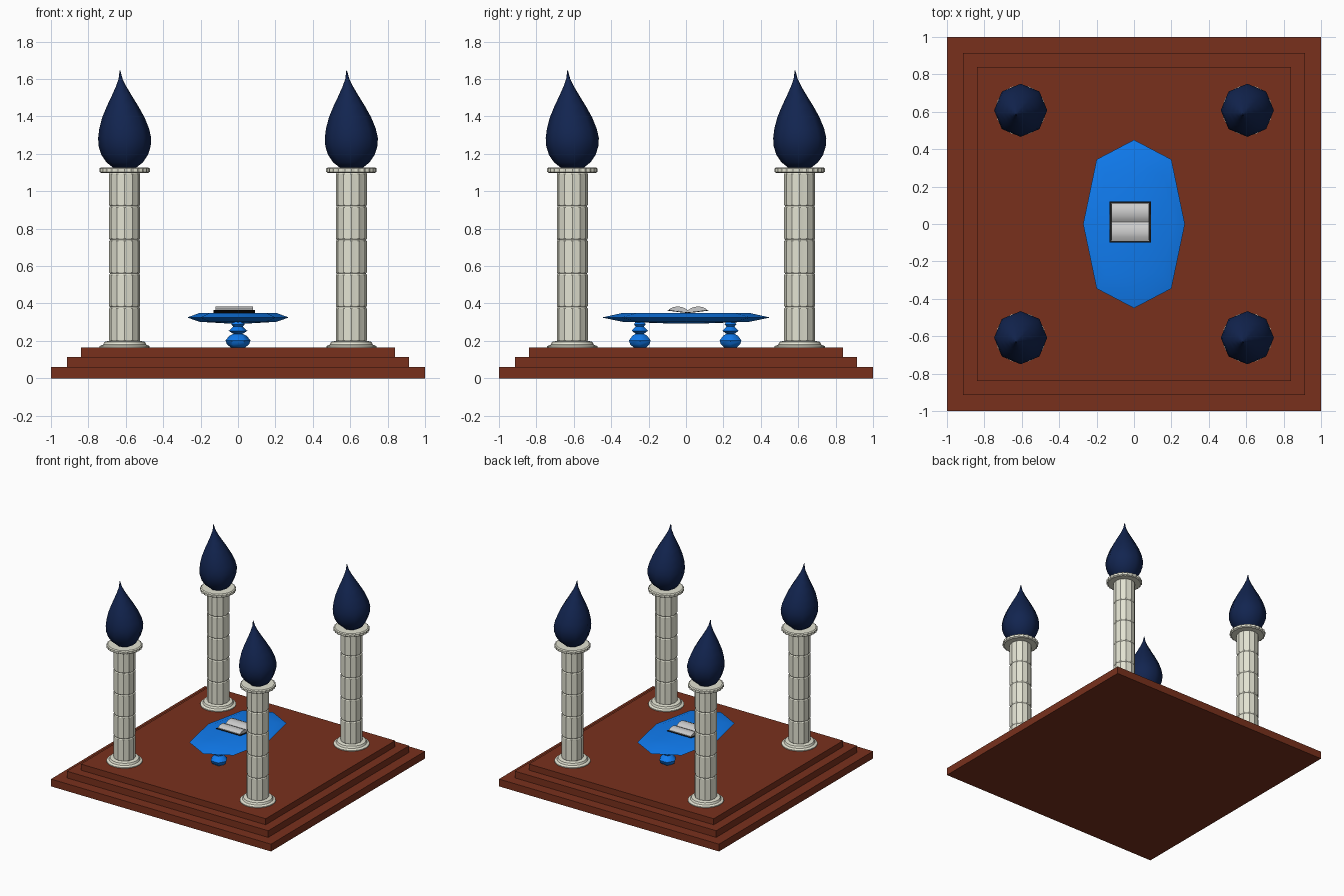
import bpy, bmesh, math

if "Cube" in bpy.data.objects:
    bpy.data.objects.remove(bpy.data.objects["Cube"])

def mat(name, rgb):
    m = bpy.data.materials.new(name)
    m.diffuse_color = (*rgb, 1)
    m.use_nodes = True
    m.node_tree.nodes["Principled BSDF"].inputs["Base Color"].default_value = m.diffuse_color
    return m

BRICK = mat("red_brown", (0.19, 0.03, 0.012))
STONE = mat("cream_stone", (0.76, 0.76, 0.64))
NAVY = mat("navy", (0.006, 0.018, 0.08))
BLUE = mat("blue", (0.005, 0.2, 0.87))
BLACK = mat("black", (0.01, 0.01, 0.01))

def skin(name, rings, material=None, smooth=None, location=(0, 0, 0)):
    """Join closed rings of points into a capped solid."""
    bm = bmesh.new()
    loops = [[bm.verts.new(p) for p in ring] for ring in rings]
    n = len(loops[0])
    for a, b in zip(loops, loops[1:]):
        for i in range(n):
            j = (i + 1) % n
            bm.faces.new((a[i], a[j], b[j], b[i]))
    bm.faces.new(loops[0][::-1])
    bm.faces.new(loops[-1])
    bmesh.ops.recalc_face_normals(bm, faces=bm.faces)
    me = bpy.data.meshes.new(name)
    bm.to_mesh(me)
    bm.free()
    ob = bpy.data.objects.new(name, me)
    bpy.context.collection.objects.link(ob)
    ob.location = location
    if material:
        me.materials.append(material)
    if smooth:
        bpy.ops.object.select_all(action='DESELECT')
        ob.select_set(True)
        bpy.context.view_layer.objects.active = ob
        bpy.ops.object.shade_smooth_by_angle(angle=math.radians(smooth))
    return ob

def ring(r, z, n, flute=0.0, dx=0.0, dy=0.0):
    """Circle of n points; every other point is pulled in by flute."""
    out = []
    for i in range(n):
        a = 2 * math.pi * i / n
        q = r - flute * (i % 2)
        out.append((dx + q * math.cos(a), dy + q * math.sin(a), z))
    return out

# Stepped platform
for i, (h, z0, z1) in enumerate([(1.0, 0, 0.06), (0.915, 0.06, 0.115), (0.84, 0.115, 0.165)]):
    sq = [(-h, -h), (h, -h), (h, h), (-h, h)]
    skin(f"platform_step_{i + 1}", [[(x, y, z) for x, y in sq] for z in (z0, z1)], BRICK)

BASE = [(0.134, 0.165), (0.134, 0.172), (0.115, 0.18), (0.108, 0.195), (0.085, 0.2)]
FLAME = [(0.06, 1.125), (0.098, 1.155), (0.125, 1.195), (0.139, 1.24), (0.142, 1.285),
         (0.133, 1.335), (0.113, 1.395), (0.084, 1.455), (0.054, 1.51), (0.028, 1.56),
         (0.011, 1.60), (0.002, 1.645)]

for sx in (-1, 1):
    for sy in (-1, 1):
        tag = ("left" if sx < 0 else "right") + ("_front" if sy < 0 else "_back")
        loc = (sx * 0.606, sy * 0.608, 0)
        # Column foot
        skin("column_foot_" + tag, [ring(r, z, 24) for r, z in BASE], STONE, 35, loc)
        # Fluted shaft of stacked drums with grooved seams
        seams = [0.195, 0.38, 0.56, 0.74, 0.92, 1.10]
        rings = []
        for a, b in zip(seams, seams[1:]):
            rings += [ring(0.078, a, 24, 0.003), ring(0.083, a + 0.007, 24, 0.004),
                      ring(0.083, b - 0.007, 24, 0.004), ring(0.078, b, 24, 0.003)]
            rings.pop() if b < 1.1 else None
        skin("column_shaft_" + tag, rings, STONE, 30, loc)
        # Scalloped capital
        skin("column_capital_" + tag,
             [ring(0.125, 1.098, 48, 0.004), ring(0.135, 1.104, 48, 0.006),
              ring(0.135, 1.122, 48, 0.006), ring(0.125, 1.128, 48, 0.004)], STONE, None, loc)
        # Flame with its tip leaning aside
        rings = []
        for r, z in FLAME:
            t = max(0, (z - 1.3) / 0.345)
            rings.append(ring(r, z, 8, 0, -0.025 * t, -0.025 * t))
        skin("flame_" + tag, rings, NAVY, 60, loc)

# Table top: stretched octagon with a thin edge
OCT = [(0.272, 0), (0.2, 0.345), (0, 0.45), (-0.2, 0.345),
       (-0.272, 0), (-0.2, -0.345), (0, -0.45), (0.2, -0.345)]
skin("table_top", [[(x * s, y * s, z) for x, y in OCT] for s, z in
                   [(0.25, 0.294), (0.75, 0.302), (1, 0.325), (0.76, 0.349)]], BLUE, 50)

# Six-sided turned legs
LEG = [(0.036, 0.163), (0.06, 0.182), (0.067, 0.203), (0.045, 0.228), (0.025, 0.238),
       (0.05, 0.254), (0.025, 0.276), (0.036, 0.289), (0.025, 0.303)]
for name, y in (("front", -0.247), ("back", 0.238)):
    skin("table_leg_" + name, [ring(r, z, 6) for r, z in LEG], BLUE, 50, (0, y, 0))

def extrude_x(name, outline, x0, x1, material=None):
    return skin(name, [[(x, y, z) for y, z in outline] for x in (x0, x1)],
                material, 30, (-0.02, 0.01, 0))

def mirrored(half):
    """Full line from a right half that starts on the spine."""
    return [(-y, z) for y, z in half[:0:-1]] + half

# Open book: cover and two curved page blocks
under = [(0, 0.349), (0.04, 0.353), (0.11, 0.362)]
over = [(0, 0.353), (0.04, 0.357), (0.11, 0.366)]
extrude_x("book_cover", mirrored(under) + mirrored(over)[::-1], -0.11, 0.11, BLACK)
pages = [(0, 0.364), (0.015, 0.374), (0.035, 0.382), (0.06, 0.384), (0.08, 0.38), (0.1, 0.37)]
floor = [(0, 0.353), (0.04, 0.357), (0.1, 0.365)]
extrude_x("book_pages", mirrored(floor) + mirrored(pages)[::-1], -0.1, 0.1)
